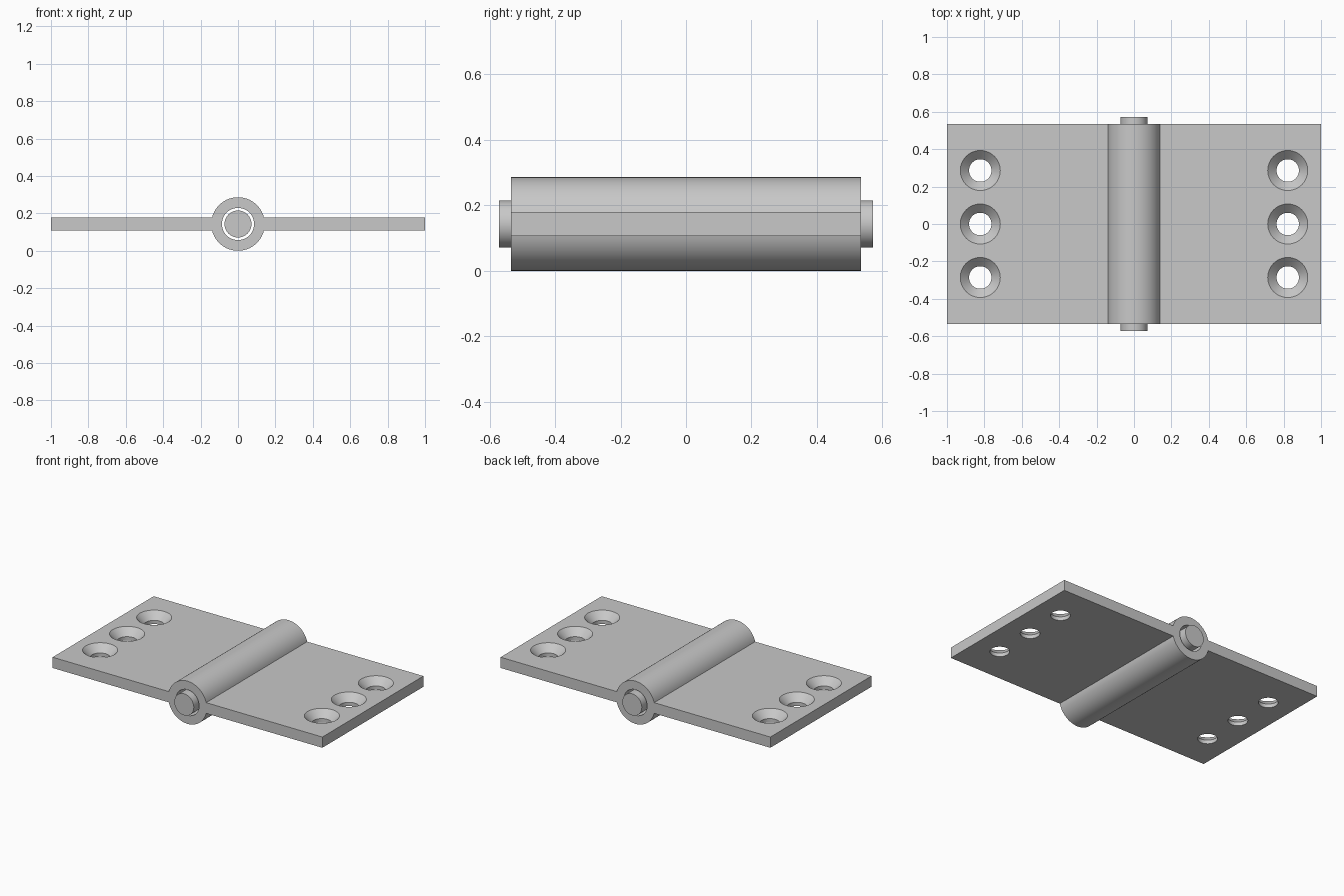
import bpy, bmesh
from math import sin, cos, asin, pi, radians
from mathutils import Matrix, Vector

if "Cube" in bpy.data.objects:
    bpy.data.objects.remove(bpy.data.objects["Cube"], do_unlink=True)

AXIS_Z = 0.143         # height of the hinge axis
BARREL_R = 0.143
BORE_R = 0.086
PIN_R = 0.072
HALF_T = 0.036         # half the leaf thickness
HALF_W = 0.535         # half the leaf width along y
PIN_HALF = 0.571
HOLE_X, HOLE_STEP = 0.822, 0.286
HOLE_R, SINK_R = 0.06, 0.107

steel = bpy.data.materials.new("steel grey")
steel.use_nodes = True
colour = (0.58, 0.58, 0.58, 1)
steel.diffuse_color = colour
steel.node_tree.nodes["Principled BSDF"].inputs["Base Color"].default_value = colour


def make_object(name, bm):
    bmesh.ops.recalc_face_normals(bm, faces=bm.faces)
    mesh = bpy.data.meshes.new(name)
    bm.to_mesh(mesh)
    bm.free()
    mesh.materials.append(steel)
    ob = bpy.data.objects.new(name, mesh)
    bpy.context.collection.objects.link(ob)
    return ob


def activate(ob):
    bpy.ops.object.select_all(action='DESELECT')
    ob.select_set(True)
    bpy.context.view_layer.objects.active = ob


def arc(radius, start, end, steps):
    angles = [start + (end - start) * i / steps for i in range(steps + 1)]
    return [(radius * cos(a), radius * sin(a)) for a in angles]


def extrude_profile(name, loops, half):
    """Fill closed x-z loops (inner ones become holes) and extrude along y."""
    bm = bmesh.new()
    edges = []
    for loop in loops:
        vs = [bm.verts.new((x, -half, z + AXIS_Z)) for x, z in loop]
        edges += [bm.edges.new((a, b)) for a, b in zip(vs, vs[1:] + vs[:1])]
    bmesh.ops.triangle_fill(bm, edges=edges, use_beauty=True)
    out = bmesh.ops.extrude_face_region(bm, geom=bm.faces[:])
    moved = [g for g in out["geom"] if isinstance(g, bmesh.types.BMVert)]
    bmesh.ops.translate(bm, verts=moved, vec=(0, 2 * half, 0))
    return make_object(name, bm)


# Both leaves and the barrel as one profile, with the bore left open
join = asin(HALF_T / BARREL_R)
outline = ([(1, -HALF_T), (1, HALF_T)] + arc(BARREL_R, join, pi - join, 36)
           + [(-1, HALF_T), (-1, -HALF_T)]
           + arc(BARREL_R, pi + join, 2 * pi - join, 36))
bore = arc(BORE_R, 0, 2 * pi, 64)[:-1]
body = extrude_profile("hinge_leaves_and_barrel", [outline, bore], HALF_W)

# Countersunk screw hole cutters, three on each leaf
top = AXIS_Z + HALF_T
sink = SINK_R - HOLE_R
profile = [(0, 0), (HOLE_R, 0), (HOLE_R, top - sink),
           (SINK_R + 0.02, top + 0.02), (0, top + 0.02)]
bm = bmesh.new()
for side in (-1, 1):
    for row in (-1, 0, 1):
        centre = Vector((side * HOLE_X, row * HOLE_STEP, 0))
        vs = [bm.verts.new(centre + Vector((r, 0, z))) for r, z in profile]
        es = [bm.edges.new(pair) for pair in zip(vs, vs[1:])]
        bmesh.ops.spin(bm, geom=vs + es, cent=centre, axis=(0, 0, 1),
                       angle=2 * pi, steps=48)
bmesh.ops.remove_doubles(bm, verts=bm.verts, dist=0.0005)
cutter = make_object("screw_hole_cutter", bm)
cutter.hide_render = True

cut = body.modifiers.new("screw_holes", 'BOOLEAN')
cut.operation = 'DIFFERENCE'
cut.solver = 'EXACT'
cut.object = cutter
activate(body)
bpy.ops.object.modifier_apply(modifier=cut.name)
bpy.data.objects.remove(cutter, do_unlink=True)

# Loose pin through the bore
bm = bmesh.new()
bmesh.ops.create_cone(bm, cap_ends=True, segments=64, radius1=PIN_R,
                      radius2=PIN_R, depth=2 * PIN_HALF,
                      matrix=Matrix.Translation((0, 0, AXIS_Z))
                      @ Matrix.Rotation(pi / 2, 4, 'X'))
pin = make_object("hinge_pin", bm)

for ob in (body, pin):
    activate(ob)
    bpy.ops.object.shade_smooth_by_angle(angle=radians(30))
